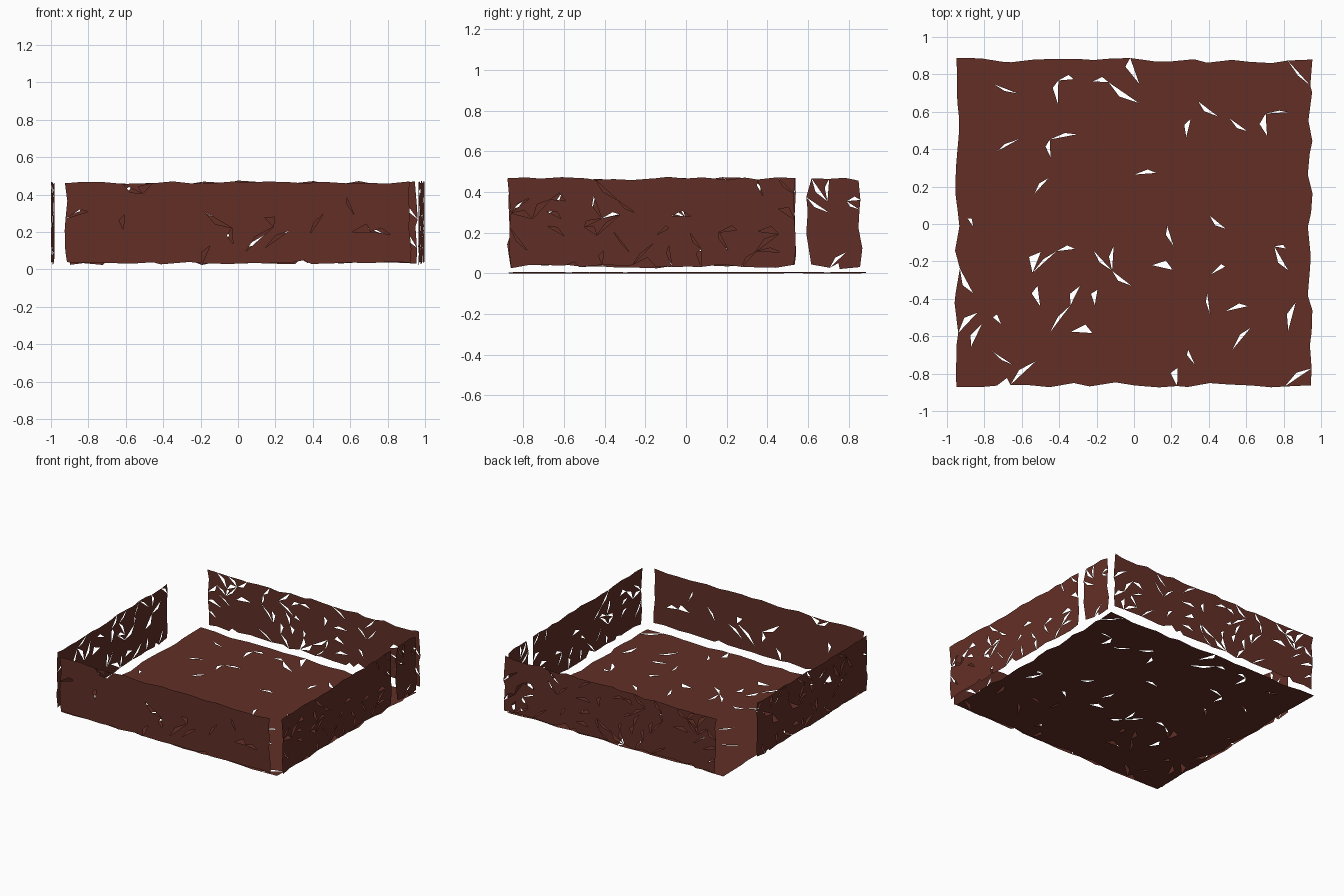
import bpy, bmesh, random
from mathutils import Vector

if "Cube" in bpy.data.objects:
    bpy.data.objects.remove(bpy.data.objects["Cube"])

random.seed(7)

brown = bpy.data.materials.new("dark red brown")
brown.diffuse_color = (0.122, 0.028, 0.019, 1)
brown.use_nodes = True
brown.node_tree.nodes["Principled BSDF"].inputs["Base Color"].default_value = brown.diffuse_color


def torn_sheet(name, origin, along, up, nu, nv, ragged, hole_rate):
    """Thin flat sheet of jittered triangles with ragged edges and small sliver holes."""
    o, a, u = Vector(origin), Vector(along), Vector(up)
    la, lu = a.length, u.length
    bm = bmesh.new()
    grid = []
    for j in range(nv + 1):
        row = []
        for i in range(nu + 1):
            s, t = i / nu, j / nv
            edge_i, edge_j = i in (0, nu), j in (0, nv)
            # edges wander by the ragged amount, inner points by part of a cell
            s += random.uniform(-1, 1) * (ragged / la if edge_i else 0.32 / nu)
            t += random.uniform(-1, 1) * (ragged / lu if edge_j else 0.32 / nv)
            row.append(bm.verts.new(o + a * s + u * t))
        grid.append(row)
    for j in range(nv):
        for i in range(nu):
            q = (grid[j][i], grid[j][i + 1], grid[j + 1][i + 1], grid[j + 1][i])
            k = random.randint(0, 1)
            bm.faces.new((q[k], q[k + 1], q[k + 2]))
            bm.faces.new((q[k], q[k + 2], q[(k + 3) % 4]))
    # sliver holes: cut a thin triangle beside one edge of some faces
    for f in [f for f in bm.faces if random.random() < hole_rate]:
        p, q, r = f.verts
        mid = (p.co + q.co) / 2
        m = bm.verts.new(mid.lerp(r.co, random.uniform(0.2, 0.4)))
        bm.faces.new((q, r, m))
        bm.faces.new((r, p, m))
        bm.faces.remove(f)
    me = bpy.data.meshes.new(name)
    bm.to_mesh(me)
    bm.free()
    me.materials.append(brown)
    bpy.context.collection.objects.link(bpy.data.objects.new(name, me))


B, H = 0.035, 0.43  # wall bottom height and wall height

# floor
torn_sheet("floor", (-0.945, -0.86, 0.006), (1.885, 0, -0.006), (0, 1.735, 0), 18, 17, 0.015, 0.08)
# long walls
torn_sheet("front_wall", (-0.92, -0.915, B), (1.84, 0, 0), (0, 0, H), 17, 5, 0.008, 0.08)
torn_sheet("back_wall", (0.95, 0.918, B), (-1.86, 0, 0), (0, 0, H), 20, 5, 0.012, 0.25)
# side walls, slightly skewed, with a gap towards the back
torn_sheet("right_wall", (0.998, -0.87, B), (-0.027, 1.41, 0), (0, 0, H), 16, 5, 0.01, 0.25)
torn_sheet("right_wall_end", (0.97, 0.605, B), (-0.006, 0.25, 0), (0, 0, H), 3, 5, 0.015, 0.2)
torn_sheet("left_wall", (-0.999, 0.54, B), (0.018, -1.41, 0), (0, 0, H), 16, 5, 0.01, 0.25)
